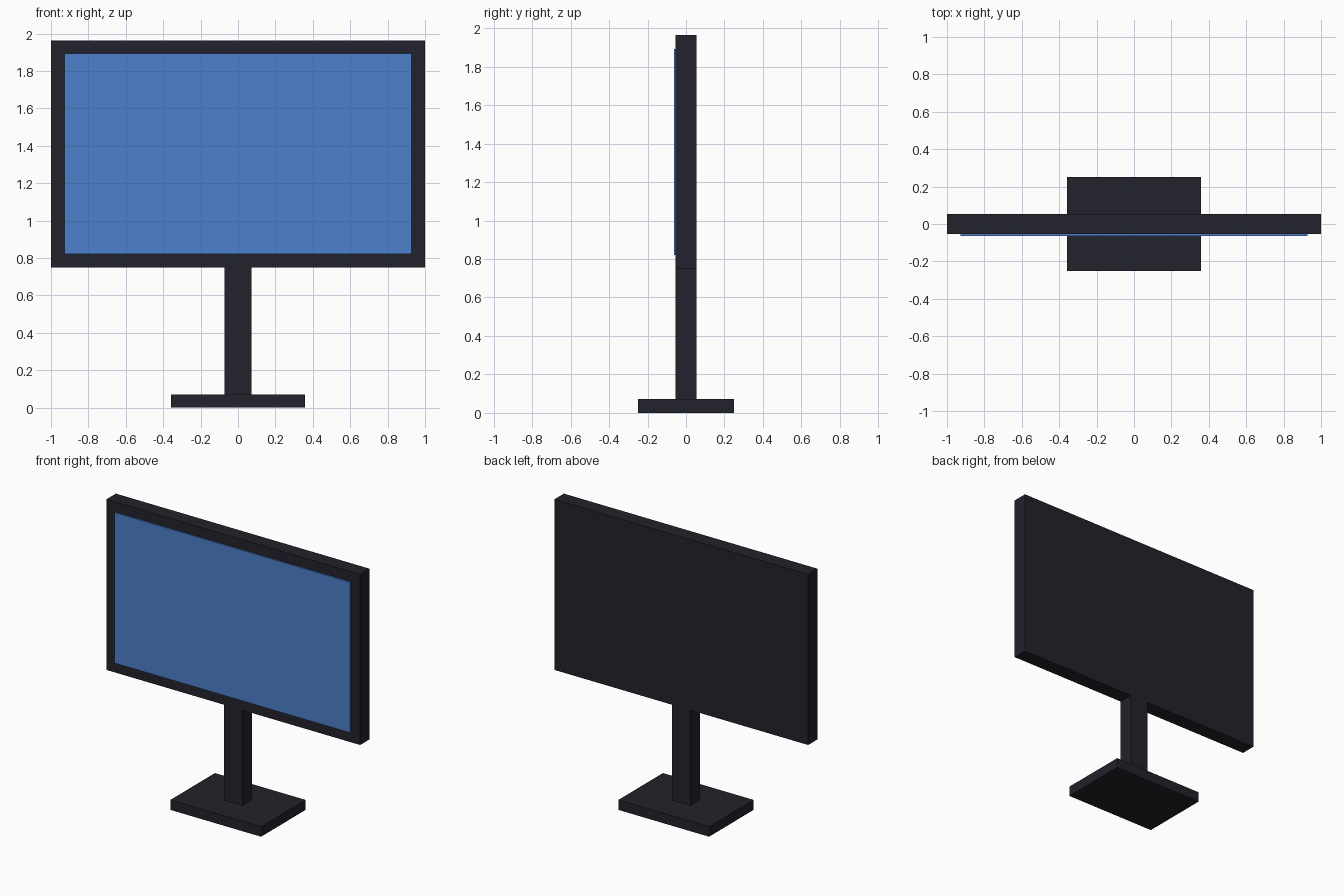
import bpy
import bmesh
from mathutils import Vector

if "Cube" in bpy.data.objects:
    bpy.data.objects.remove(bpy.data.objects["Cube"])


def material(name, color):
    m = bpy.data.materials.new(name)
    m.diffuse_color = (*color, 1.0)
    m.use_nodes = True
    m.node_tree.nodes["Principled BSDF"].inputs["Base Color"].default_value = m.diffuse_color
    return m


def box(name, low, high, mat):
    """Axis-aligned box between two corners."""
    low, high = Vector(low), Vector(high)
    bm = bmesh.new()
    bmesh.ops.create_cube(bm, size=1.0)
    bmesh.ops.scale(bm, vec=high - low, verts=bm.verts)
    mesh = bpy.data.meshes.new(name)
    bm.to_mesh(mesh)
    bm.free()
    mesh.materials.append(mat)
    obj = bpy.data.objects.new(name, mesh)
    obj.location = (low + high) / 2
    bpy.context.collection.objects.link(obj)
    return obj


casing = material("dark casing", (0.016, 0.016, 0.025))
glass = material("blue screen", (0.075, 0.216, 0.604))

# Main dimensions
half_depth = 0.0536
base_top = 0.0714
panel_bottom, panel_top = 0.75, 1.9643
bezel = 0.0714

# Stand
box("base", (-0.357, -0.25, 0), (0.357, 0.25, base_top), casing)
box("neck", (-0.0714, -half_depth, base_top), (0.0714, half_depth, panel_bottom), casing)

# Panel housing and the thin display plate on its front
box("panel", (-1, -half_depth, panel_bottom), (1, half_depth, panel_top), casing)
box("screen", (-1 + bezel, -half_depth - 0.0097, panel_bottom + bezel),
    (1 - bezel, -half_depth, panel_top - bezel), glass)
